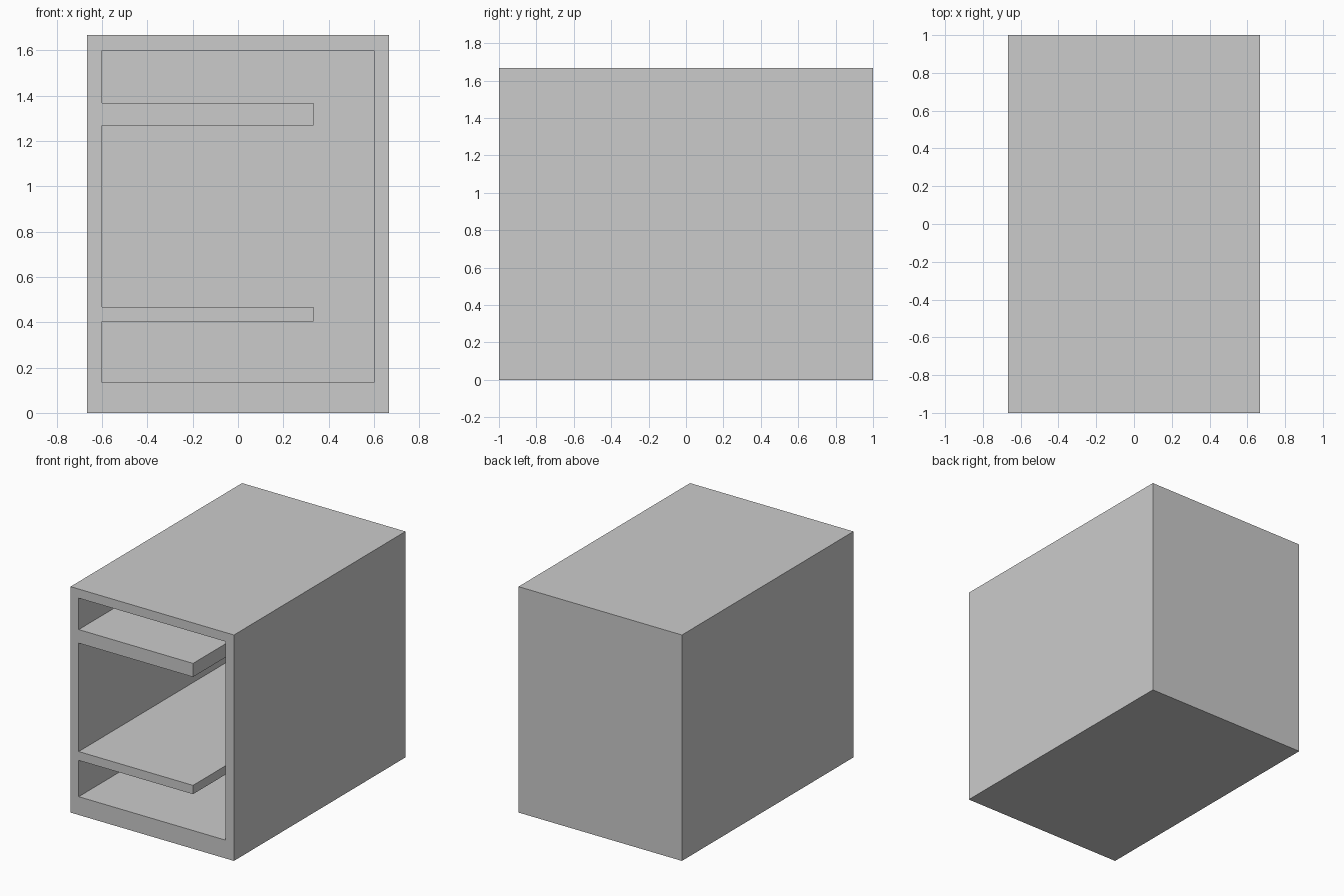
import bpy
import bmesh

default_cube = bpy.data.objects.get("Cube")
if default_cube:
    bpy.data.objects.remove(default_cube, do_unlink=True)

HALF_W, HALF_D, HEIGHT = 0.667, 1.0, 1.667
BACK_WALL = 0.067

grey = bpy.data.materials.new("plain_grey")
grey.use_nodes = True
colour = (0.6, 0.6, 0.6, 1)
grey.diffuse_color = colour
grey.node_tree.nodes["Principled BSDF"].inputs["Base Color"].default_value = colour


def prism(name, outline, y_front, y_back):
    """Extrude an x-z outline from front to back."""
    bm = bmesh.new()
    face = bm.faces.new([bm.verts.new((x, y_front, z)) for x, z in outline])
    grown = bmesh.ops.extrude_face_region(bm, geom=[face])["geom"]
    moved = [v for v in grown if isinstance(v, bmesh.types.BMVert)]
    bmesh.ops.translate(bm, verts=moved, vec=(0, y_back - y_front, 0))
    bmesh.ops.recalc_face_normals(bm, faces=bm.faces)
    mesh = bpy.data.meshes.new(name)
    bm.to_mesh(mesh)
    bm.free()
    mesh.materials.append(grey)
    obj = bpy.data.objects.new(name, mesh)
    bpy.context.collection.objects.link(obj)
    return obj


# Closed outer box
cabinet = prism("cabinet", [(-HALF_W, 0), (HALF_W, 0), (HALF_W, HEIGHT), (-HALF_W, HEIGHT)],
                -HALF_D, HALF_D)

# Cavity outline leaves two shelves attached to the right wall only
inner, shelf_end = 0.6, 0.333
outline = [(inner, 1.6), (inner, 0.135), (-inner, 0.135)]
for bottom, top in [(0.403, 0.468), (1.268, 1.368)]:
    outline += [(-inner, bottom), (shelf_end, bottom), (shelf_end, top), (-inner, top)]
outline.append((-inner, 1.6))
cavity = prism("cavity_cutter", outline, -HALF_D - 0.1, HALF_D - BACK_WALL)
cavity.hide_render = True

# Carve the open front, then discard the cutter
cut = cabinet.modifiers.new("open_front", 'BOOLEAN')
cut.operation = 'DIFFERENCE'
cut.solver = 'EXACT'
cut.object = cavity
bpy.context.view_layer.objects.active = cabinet
bpy.ops.object.modifier_apply(modifier=cut.name)
bpy.data.objects.remove(cavity, do_unlink=True)
